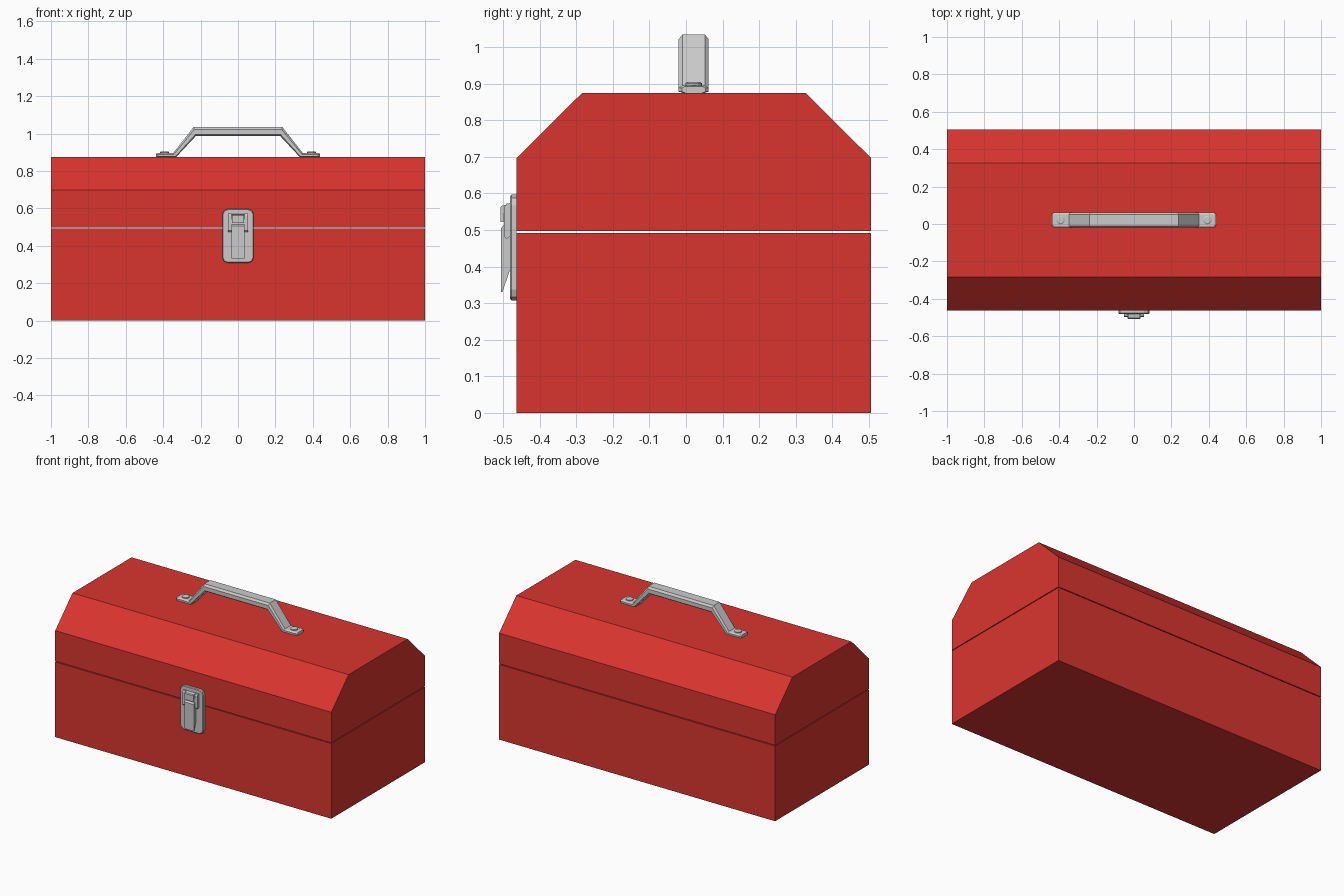
import bpy, bmesh
from math import cos, sin, pi

if "Cube" in bpy.data.objects:
    bpy.data.objects.remove(bpy.data.objects["Cube"])

red = bpy.data.materials.new("red_paint")
red.diffuse_color = (0.7, 0.035, 0.028, 1)
red.use_nodes = True
red.node_tree.nodes["Principled BSDF"].inputs["Base Color"].default_value = red.diffuse_color


def loft(name, rings, material=None):
    """Closed solid skinned through equal-length rings of points."""
    bm = bmesh.new()
    loops = [[bm.verts.new(p) for p in ring] for ring in rings]
    n = len(loops[0])
    for a, b in zip(loops, loops[1:]):
        for i in range(n):
            j = (i + 1) % n
            bm.faces.new((a[i], a[j], b[j], b[i]))
    bm.faces.new(loops[0])
    bm.faces.new(loops[-1])
    bmesh.ops.recalc_face_normals(bm, faces=bm.faces)
    mesh = bpy.data.meshes.new(name)
    bm.to_mesh(mesh)
    bm.free()
    ob = bpy.data.objects.new(name, mesh)
    bpy.context.collection.objects.link(ob)
    if material:
        mesh.materials.append(material)
    return ob


def extrude_x(name, profile, half, material=None):
    return loft(name, [[(x, y, z) for y, z in profile] for x in (-half, half)], material)


def rounded_plate(name, w, z0, z1, y0, y1, r, bevel=0.004):
    """Upright plate with rounded corners and a bevelled front edge."""
    def ring(y, inset):
        pts = []
        h, rr = w - inset, max(r - inset, 0.002)
        corners = ((h, z1 - inset, 0), (-h, z1 - inset, 1), (-h, z0 + inset, 2), (h, z0 + inset, 3))
        for cx, cz, q in corners:
            ox = cx - rr if cx > 0 else cx + rr
            oz = cz - rr if q < 2 else cz + rr
            for k in range(3):
                a = pi / 2 * (q + k / 2)
                pts.append((ox + rr * cos(a), y, oz + rr * sin(a)))
        return pts
    return loft(name, [ring(y0, 0), ring(y1 + bevel, 0), ring(y1, bevel)])


# Box and chamfered lid, separated by a thin seam
Y0, Y1 = -0.463, 0.506
extrude_x("box_body", [(Y0, 0), (Y1, 0), (Y1, 0.492), (Y0, 0.492)], 1, red)
extrude_x("lid", [(Y0, 0.497), (Y1, 0.497), (Y1, 0.697), (0.327, 0.875),
                  (-0.284, 0.875), (Y0, 0.697)], 1, red)

# Carrying handle: bevelled strap bent through stations (top x, z, bottom x, z, half width)
YC = 0.021
half = [(-0.438, 0.893, -0.438, 0.875, 0.032), (-0.428, 0.895, -0.428, 0.875, 0.041),
        (-0.347, 0.895, -0.33, 0.875, 0.041), (-0.237, 1.035, -0.225, 0.987, 0.041)]
stations = half + [(-a, b, -c, d, w) for a, b, c, d, w in reversed(half)]
section = [(-0.72, 0), (0.72, 0), (1, 0.18), (1, 0.72), (0.75, 1),
           (-0.75, 1), (-1, 0.72), (-1, 0.18)]
loft("handle", [[(xb + (xt - xb) * t, YC + w * s, zb + (zt - zb) * t) for s, t in section]
                for xt, zt, xb, zb, w in stations])

# Handle rivets
for side, sx in (("left", -1), ("right", 1)):
    rings = [[(sx * 0.393 + r * cos(i * pi / 6), YC + r * sin(i * pi / 6), z) for i in range(12)]
             for r, z in ((0.023, 0.89), (0.023, 0.901), (0.017, 0.905))]
    loft(f"{side}_handle_rivet", rings)

# Latch: backing plate, wedge lever and catch hook
rounded_plate("latch_plate", 0.084, 0.308, 0.597, -0.463, -0.481, 0.03)
extrude_x("latch_lever", [(-0.478, 0.40), (-0.502, 0.331), (-0.506, 0.331),
                          (-0.506, 0.505), (-0.497, 0.515), (-0.478, 0.515)], 0.034)
extrude_x("latch_hook", [(-0.478, 0.545), (-0.478, 0.571), (-0.502, 0.567),
                         (-0.507, 0.562), (-0.507, 0.522), (-0.499, 0.522), (-0.499, 0.545)], 0.032)

# Wire-like loop around the hook
for side, sx in (("left", -1), ("right", 1)):
    loft(f"{side}_latch_loop_arm",
         [[(sx * x, y, z) for y, z in ((-0.478, 0.485), (-0.491, 0.475), (-0.497, 0.482),
                                       (-0.497, 0.562), (-0.491, 0.572), (-0.478, 0.572))]
          for x in (0.036, 0.054)])
extrude_x("latch_loop_bar", [(-0.484, 0.515), (-0.497, 0.515), (-0.497, 0.543), (-0.484, 0.543)], 0.037)
